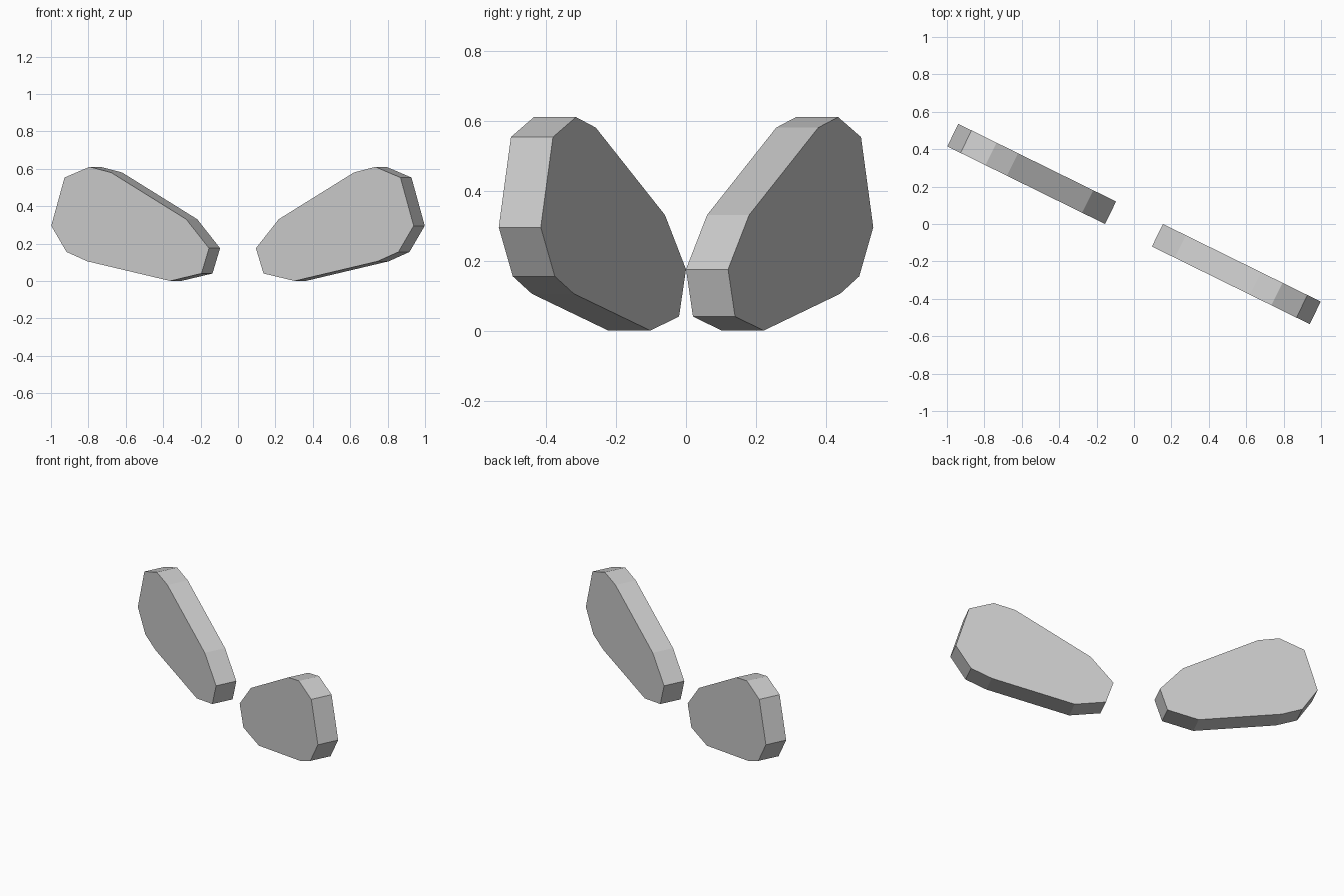
import bpy
import bmesh
import math

cube = bpy.data.objects.get("Cube")
if cube:
    bpy.data.objects.remove(cube, do_unlink=True)

# Single plain grey
grey = bpy.data.materials.new("light_grey")
grey.use_nodes = True
grey.diffuse_color = (0.6, 0.6, 0.6, 1)
grey.node_tree.nodes["Principled BSDF"].inputs["Base Color"].default_value = (0.6, 0.6, 0.6, 1)

# Wing outline: distance from the inner tip, height
OUTLINE = [(0, 0.175), (0.045, 0.04), (0.231, 0), (0.725, 0.105), (0.849, 0.155),
           (0.94, 0.295), (0.861, 0.553), (0.712, 0.61), (0.584, 0.58), (0.136, 0.33)]
THICKNESS = 0.134
SWEEP = math.radians(-26.2)
TIP_X = 0.155


def make_wing(name, tip_x, angle):
    """Extrude the outline into a flat slab and turn it about its inner tip."""
    bm = bmesh.new()
    face = bm.faces.new([bm.verts.new((u, 0, z)) for u, z in OUTLINE])
    result = bmesh.ops.extrude_face_region(bm, geom=[face], use_keep_orig=True)
    moved = [v for v in result["geom"] if isinstance(v, bmesh.types.BMVert)]
    bmesh.ops.translate(bm, verts=moved, vec=(0, -THICKNESS, 0))
    bmesh.ops.recalc_face_normals(bm, faces=bm.faces[:])
    mesh = bpy.data.meshes.new(name)
    bm.to_mesh(mesh)
    bm.free()
    mesh.materials.append(grey)
    wing = bpy.data.objects.new(name, mesh)
    wing.location.x = tip_x
    wing.rotation_euler.z = angle
    bpy.context.collection.objects.link(wing)


# The pair is the same slab, one turned half a revolution from the other
make_wing("left_wing", TIP_X, SWEEP)
make_wing("right_wing", -TIP_X, SWEEP + math.pi)
